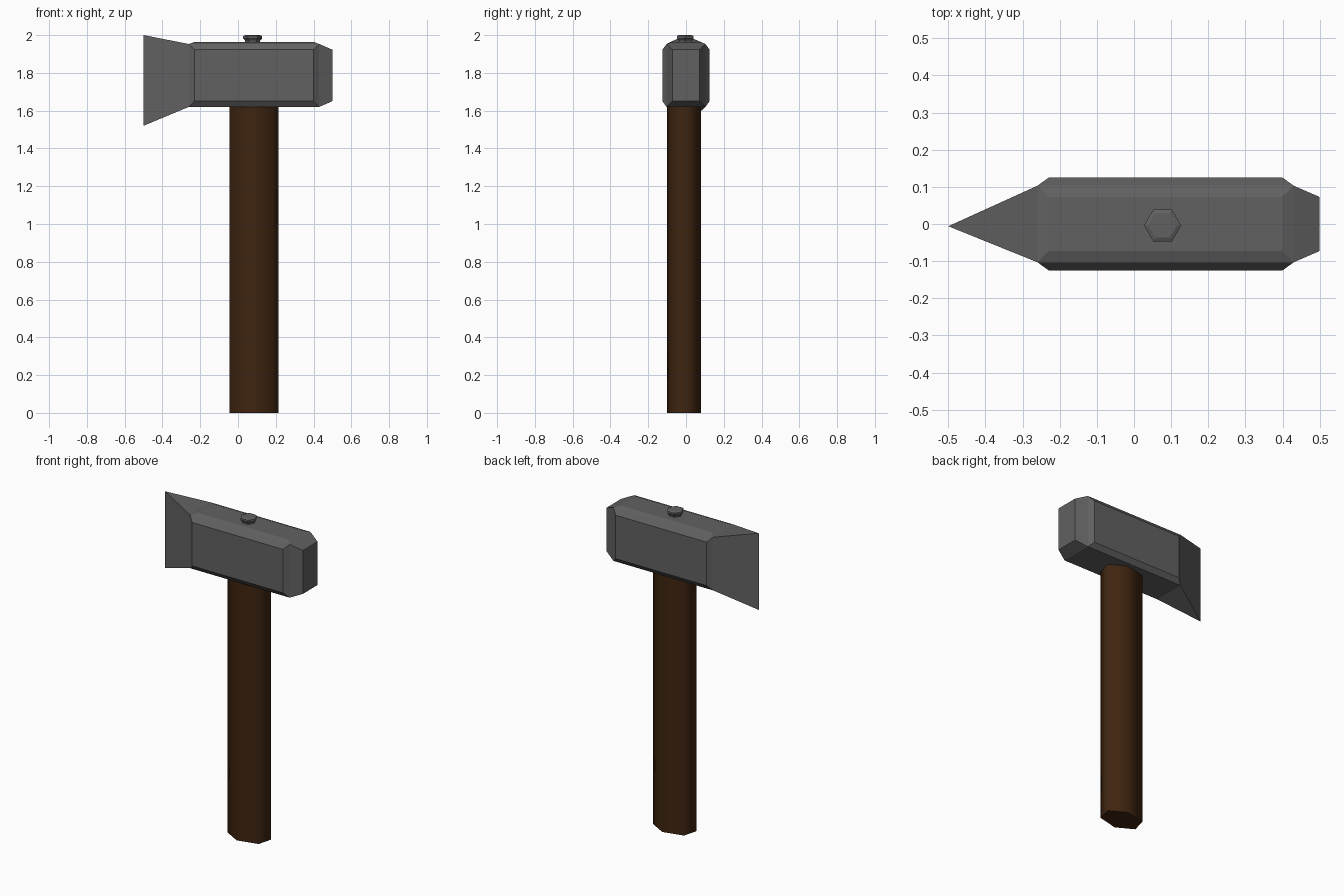
import bpy, bmesh, math
from mathutils import Vector, Matrix

if "Cube" in bpy.data.objects:
    bpy.data.objects.remove(bpy.data.objects["Cube"])


def material(name, rgb):
    m = bpy.data.materials.new(name)
    m.diffuse_color = (*rgb, 1)
    m.use_nodes = True
    m.node_tree.nodes["Principled BSDF"].inputs["Base Color"].default_value = m.diffuse_color
    return m


def add_object(name, bm, mat):
    bmesh.ops.recalc_face_normals(bm, faces=bm.faces)
    me = bpy.data.meshes.new(name)
    bm.to_mesh(me)
    bm.free()
    me.materials.append(mat)
    ob = bpy.data.objects.new(name, me)
    bpy.context.collection.objects.link(ob)
    return ob


def hex_stack(name, center, rings, turn, mat):
    """Six-sided solid lofted through (radius_x, radius_y, z) rings."""
    bm = bmesh.new()
    loops = []
    for rx, ry, z in rings:
        angles = [math.radians(turn + 60 * k) for k in range(6)]
        loops.append([bm.verts.new((center[0] + rx * math.cos(a),
                                    center[1] + ry * math.sin(a), z)) for a in angles])
    for lo, hi in zip(loops, loops[1:]):
        for k in range(6):
            n = (k + 1) % 6
            bm.faces.new((lo[k], lo[n], hi[n], hi[k]))
    bm.faces.new(loops[0][::-1])
    bm.faces.new(loops[-1])
    return add_object(name, bm, mat)


steel = material("dark_steel", (0.12, 0.12, 0.12))
wood = material("dark_wood", (0.05, 0.018, 0.005))

# Head: box core with raised, inset panels
bm = bmesh.new()
lo, hi = Vector((-0.26, -0.103, 1.62)), Vector((0.43, 0.103, 1.953))
bmesh.ops.create_cube(bm, size=1, matrix=Matrix.Translation((lo + hi) / 2)
                      @ Matrix.Diagonal((*(hi - lo), 1)))
bm.normal_update()


def facing(direction):
    return max(bm.faces, key=lambda f: f.normal.dot(Vector(direction)))


blade_root = facing((-1, 0, 0))
panels = [(facing((0, -1, 0)), 0.022), (facing((0, 1, 0)), 0.022),
          (facing((0, 0, 1)), 0.011), (facing((1, 0, 0)), 0.07)]
for face, rise in panels:
    bmesh.ops.inset_individual(bm, faces=[face], thickness=0.043)
    shift = face.normal * rise
    bmesh.ops.translate(bm, vec=shift, verts=face.verts)

# Blade: flared wedge pulled out of the back of the head to a sharp edge
tip = bmesh.ops.extrude_discrete_faces(bm, faces=[blade_root])["faces"][0]
for v in tip.verts:
    v.co = (-0.5, -0.006, 2.0 if v.co.z > 1.8 else 1.52)
bmesh.ops.remove_doubles(bm, verts=bm.verts, dist=0.0005)
add_object("axe_hammer_head", bm, steel)

# Handle: smooth-shaded six-sided shaft
handle = hex_stack("handle", (0.085, -0.01),
                   [(0.138, 0.0914, 0), (0.138, 0.0914, 1.66)], 20, wood)
bpy.context.view_layer.objects.active = handle
handle.select_set(True)
bpy.ops.object.shade_smooth_by_angle(angle=math.radians(85))

# Bolt on top of the head
hex_stack("top_bolt", (0.077, -0.004),
          [(r, r, z) for r, z in ((0.037, 1.955), (0.04, 1.972), (0.05, 1.982),
                                  (0.05, 1.995), (0.038, 2.0))], 0, steel)
